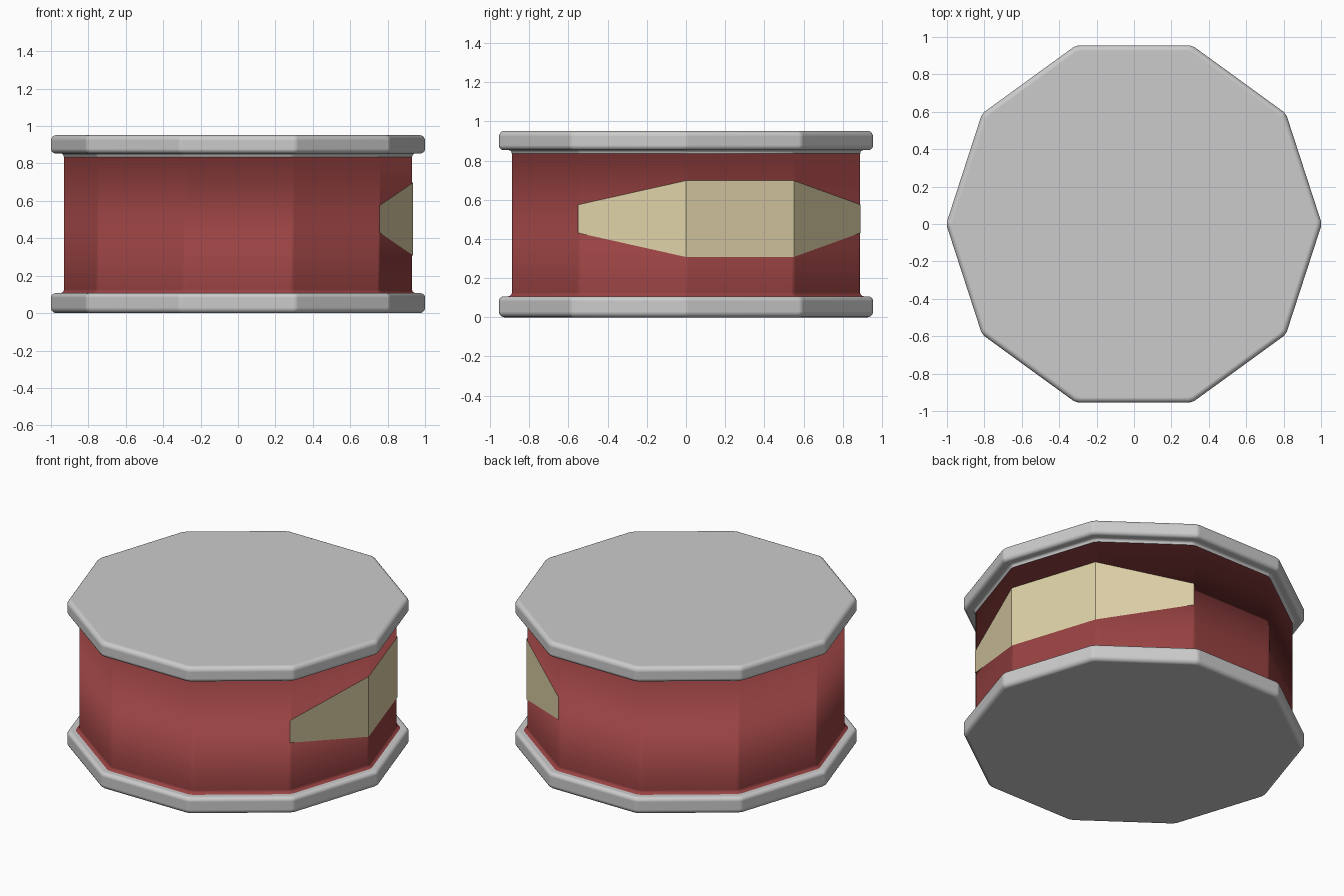
import bpy, bmesh, math

if "Cube" in bpy.data.objects:
    bpy.data.objects.remove(bpy.data.objects["Cube"])

SIDES = 10
STEP = 2 * math.pi / SIDES
CHAMFER = 0.014


def material(name, color):
    m = bpy.data.materials.new(name)
    m.diffuse_color = (*color, 1)
    m.use_nodes = True
    m.node_tree.nodes["Principled BSDF"].inputs["Base Color"].default_value = m.diffuse_color
    return m


def ring(r, z):
    """Decagon with narrowly chamfered corners; r is the reach along x."""
    t = math.tan(STEP / 2)
    big = r + CHAMFER * math.sin(STEP / 2)
    ap = big * math.cos(STEP / 2)
    half = ap * t - CHAMFER
    pts = []
    for i in range(SIDES):
        a = (i + 0.5) * STEP
        c, s = math.cos(a), math.sin(a)
        for h in (-half, half):
            pts.append((ap * c - h * s, ap * s + h * c, z))
    return pts


def arc(cr, cz, rad, a0, a1, n=5):
    return [(cr + rad * math.cos(math.radians(a0 + (a1 - a0) * i / n)),
             cz + rad * math.sin(math.radians(a0 + (a1 - a0) * i / n))) for i in range(n + 1)]


def make(name, bm, mat=None):
    me = bpy.data.meshes.new(name)
    bm.to_mesh(me)
    bm.free()
    ob = bpy.data.objects.new(name, me)
    bpy.context.collection.objects.link(ob)
    if mat:
        me.materials.append(mat)
    return ob


def prism(name, profile, mat=None):
    """Stack chamfered decagons along an (r, z) profile, bottom to top, and cap it."""
    bm = bmesh.new()
    rows = [[bm.verts.new(p) for p in ring(r, z)] for r, z in profile]
    n = SIDES * 2
    for a, b in zip(rows, rows[1:]):
        for i in range(n):
            j = (i + 1) % n
            bm.faces.new((a[i], a[j], b[j], b[i]))
    bm.faces.new(rows[0][::-1])
    bm.faces.new(rows[-1])
    for f in bm.faces:
        f.smooth = True
    ob = make(name, bm, mat)
    mod = ob.modifiers.new("flat_sides", "WEIGHTED_NORMAL")
    mod.weight = 100
    return ob


red = material("red", (0.32, 0.055, 0.055))
cream = material("cream", (0.73, 0.64, 0.39))

# Rims: rounded bands, the upper one with a small neck below it
prism("bottom_rim", arc(0.97, 0.03, 0.03, -90, 0) + arc(0.975, 0.082, 0.025, 0, 90)
      + [(0.92, 0.107)])
prism("top_rim", [(0.90, 0.836), (0.931, 0.836)] + arc(0.949, 0.836, 0.018, 180, 90, 3)
      + arc(0.975, 0.879, 0.025, -90, 0) + arc(0.97, 0.922, 0.03, 0, 90))

# Body with a small flare onto the bottom rim
prism("body", [(0.955, 0.10)] + arc(0.95, 0.127, 0.02, 270, 180, 3) + [(0.93, 0.84)], red)

# Label wrapped over three sides: (corner number, half height)
bm = bmesh.new()
cols = []
for k, h in ((-1, 0.072), (0, 0.195), (1, 0.195), (2, 0.072)):
    a = k * STEP
    x, y = 0.936 * math.cos(a), 0.936 * math.sin(a)
    cols.append([bm.verts.new((x, y, 0.503 + s * h)) for s in (-1, 1)])
for a, b in zip(cols, cols[1:]):
    bm.faces.new((a[0], b[0], b[1], a[1]))
make("label", bm, cream)
